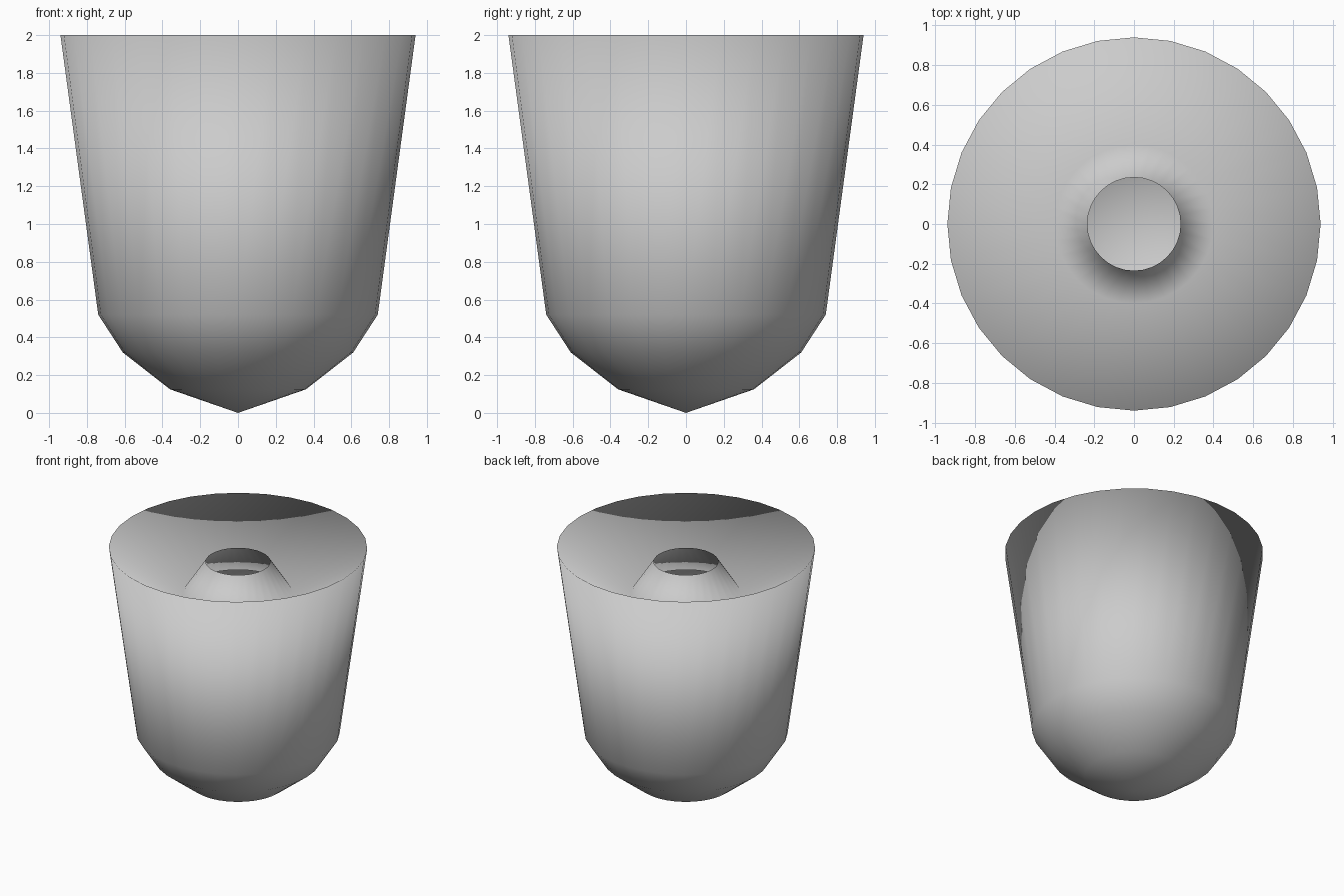
import bpy, bmesh, math

if "Cube" in bpy.data.objects:
    bpy.data.objects.remove(bpy.data.objects["Cube"])

SIDES = 32

# radius, height: outer bowl and wall up to the rim, funnel down to the trough, open inner cone
PROFILE = [(0.36, 0.125), (0.61, 0.32), (0.74, 0.52), (0.94, 2.0),
           (0.40, 1.634), (0.235, 1.887)]


def lathe(name, tip_z, profile, sides):
    bm = bmesh.new()
    rings = []
    for r, z in profile:
        rings.append([bm.verts.new((r * math.cos(a), r * math.sin(a), z))
                      for a in (2 * math.pi * i / sides for i in range(sides))])
    # pointed bottom
    tip = bm.verts.new((0, 0, tip_z))
    for i in range(sides):
        j = (i + 1) % sides
        bm.faces.new((tip, rings[0][j], rings[0][i]))
        for lo, hi in zip(rings, rings[1:]):
            bm.faces.new((lo[i], lo[j], hi[j], hi[i]))
    # fully smooth single-sided shell
    for f in bm.faces:
        f.smooth = True
    mesh = bpy.data.meshes.new(name)
    bm.to_mesh(mesh)
    bm.free()
    obj = bpy.data.objects.new(name, mesh)
    bpy.context.collection.objects.link(obj)
    return obj


lathe("funnel_topped_cup", 0.0, PROFILE, SIDES)
